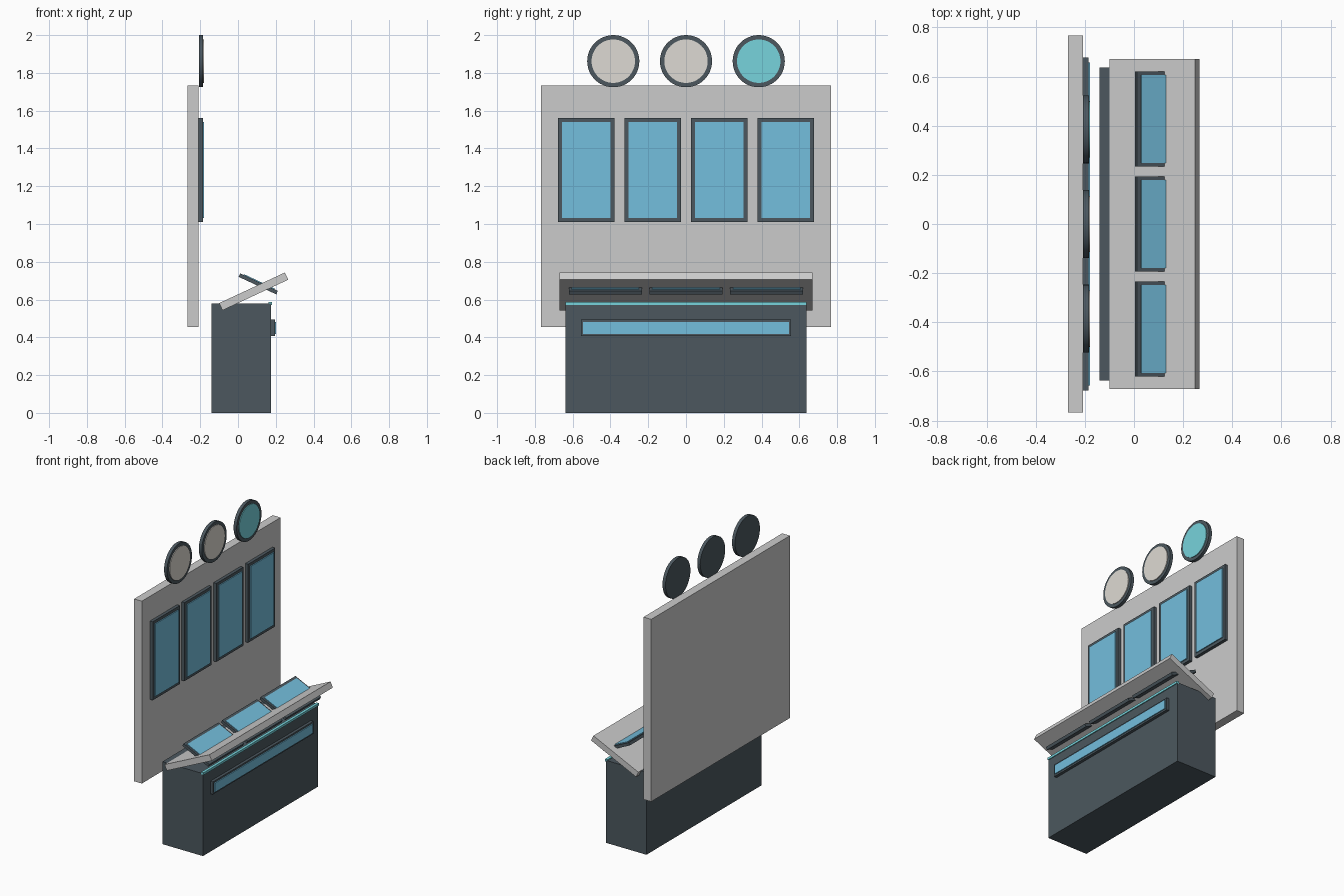
import bpy
from math import radians, pi

if "Cube" in bpy.data.objects:
    bpy.data.objects.remove(bpy.data.objects["Cube"])


def material(name, rgb):
    m = bpy.data.materials.new(name)
    # 8-bit display colour to linear
    m.diffuse_color = [(c / 255) ** 2.2 for c in rgb] + [1]
    m.use_nodes = True
    m.node_tree.nodes["Principled BSDF"].inputs["Base Color"].default_value = m.diffuse_color
    return m


DARK = material("dark_casing", (77, 88, 95))
LIGHT = material("light_panel", (211, 212, 214))
BLUE = material("blue_screen", (115, 189, 220))
CYAN = material("cyan_light", (118, 210, 219))
CREAM = material("cream_dial", (221, 217, 210))


def box(name, centre, size, mat, tilt=0):
    bpy.ops.mesh.primitive_cube_add(size=1, location=centre)
    ob = bpy.context.object
    ob.name = name
    ob.scale = size
    bpy.ops.object.transform_apply(location=False, rotation=False, scale=True)
    ob.rotation_euler.y = radians(tilt)
    ob.data.materials.append(mat)
    return ob


def disc(name, x0, x1, y, z, radius, mat):
    bpy.ops.mesh.primitive_cylinder_add(
        vertices=48, radius=radius, depth=x1 - x0,
        location=((x0 + x1) / 2, y, z), rotation=(0, pi / 2, 0))
    ob = bpy.context.object
    ob.name = name
    ob.data.materials.append(mat)
    bpy.ops.object.shade_smooth_by_angle(angle=radians(35))


def screen(name, x0, y, z, width, height, margin, proud=0.006):
    # dark frame on a +x facing surface, glass slightly proud of it
    box(name + "_frame", (x0 + 0.01, y, z), (0.022, width, height), DARK)
    box(name + "_glass", (x0 + 0.014 + proud / 2, y, z),
        (0.016 + proud, width - 2 * margin, height - 2 * margin), BLUE)


# Cabinet with light strip and long front display
box("cabinet", (0.0175, 0, 0.289), (0.315, 1.276, 0.578), DARK)
box("light_strip", (0.171, 0, 0.578), (0.02, 1.276, 0.016), CYAN)
screen("cabinet_display", 0.174, 0, 0.45, 1.112, 0.088, 0.012)

# Sloping desk top
box("desk_top", (0.083, 0, 0.643), (0.384, 1.342, 0.042), LIGHT, -25)

# Desk monitors, tilted the opposite way and passing through the top
for i, y in enumerate((-0.427, 0, 0.427)):
    box(f"desk_monitor_frame_{i}", (0.107, y, 0.683), (0.22, 0.386, 0.02), DARK, 25)
    box(f"desk_monitor_glass_{i}", (0.110, y, 0.689), (0.182, 0.358, 0.016), BLUE, 25)

# Wall panel with four tall screens
box("wall_panel", (-0.238, 0, 1.095), (0.06, 1.536, 1.278), LIGHT)
for i in range(4):
    screen(f"wall_screen_{i}", -0.207, (i - 1.5) * 0.352, 1.286, 0.30, 0.55, 0.021)

# Round dials above the panel
for i, (y, mat) in enumerate(((-0.385, CREAM), (0, CREAM), (0.385, CYAN))):
    disc(f"dial_rim_{i}", -0.207, -0.184, y, 1.862, 0.138, DARK)
    disc(f"dial_face_{i}", -0.195, -0.179, y, 1.862, 0.115, mat)
